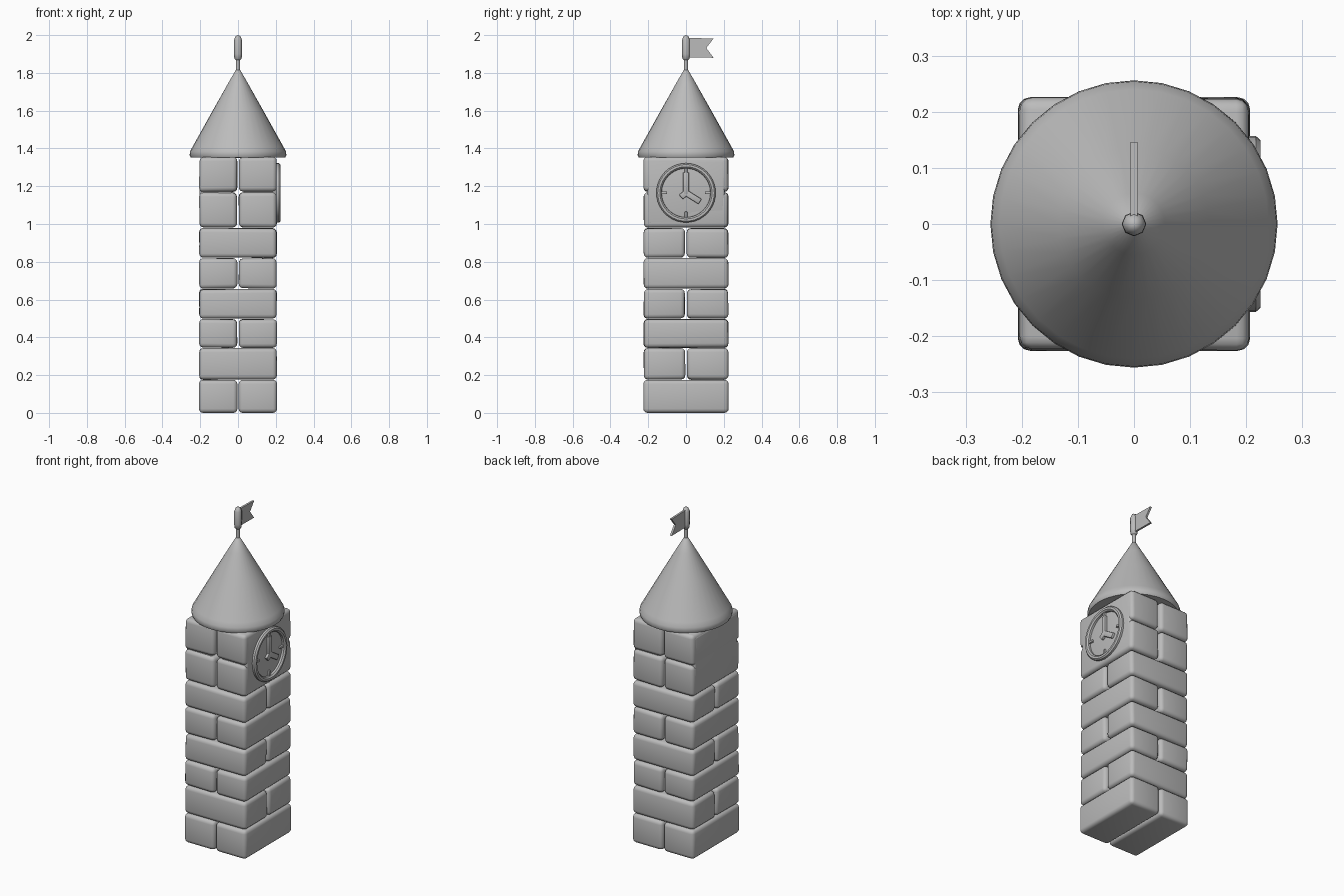
import bpy, bmesh, math, random
from mathutils import Matrix, Vector

if "Cube" in bpy.data.objects:
    bpy.data.objects.remove(bpy.data.objects["Cube"])

random.seed(4)
stone = bpy.data.materials.new("stone grey")
stone.diffuse_color = (0.5, 0.5, 0.5, 1)
stone.use_nodes = True
stone.node_tree.nodes["Principled BSDF"].inputs["Base Color"].default_value = stone.diffuse_color


def finish(bm, name, angle=40):
    bmesh.ops.recalc_face_normals(bm, faces=bm.faces)
    me = bpy.data.meshes.new(name)
    bm.to_mesh(me)
    bm.free()
    ob = bpy.data.objects.new(name, me)
    bpy.context.collection.objects.link(ob)
    me.materials.append(stone)
    bpy.ops.object.select_all(action='DESELECT')
    ob.select_set(True)
    bpy.context.view_layer.objects.active = ob
    bpy.ops.object.shade_smooth_by_angle(angle=math.radians(angle))
    return ob


def block(name, lo, hi, bevel=0.02, jitter=0.0, rot=None, seg=3):
    """Rounded box between two corners, optionally uneven or turned about x."""
    bm = bmesh.new()
    bmesh.ops.create_cube(bm, size=1)
    lo, hi = Vector(lo), Vector(hi)
    for v in bm.verts:
        v.co = Vector([(lo[i] + hi[i]) / 2 + v.co[i] * (hi[i] - lo[i])
                       - math.copysign(random.uniform(0, jitter), v.co[i]) for i in range(3)])
    if bevel:
        bmesh.ops.bevel(bm, geom=bm.edges[:], offset=bevel, segments=seg, profile=0.5,
                        affect='EDGES', clamp_overlap=True)
    if rot:
        angle, centre = rot
        bmesh.ops.rotate(bm, verts=bm.verts, cent=centre, matrix=Matrix.Rotation(angle, 3, 'X'))
    return finish(bm, name)


def lathe(name, profile, sides, matrix=None, angle=40):
    """Revolve (radius, height) points about z."""
    bm = bmesh.new()
    vs = [bm.verts.new((r, 0, z)) for r, z in profile]
    es = [bm.edges.new(p) for p in zip(vs, vs[1:])]
    bmesh.ops.spin(bm, geom=vs + es, cent=(0, 0, 0), axis=(0, 0, 1),
                   angle=2 * math.pi, steps=sides, use_merge=True)
    bmesh.ops.remove_doubles(bm, verts=bm.verts, dist=1e-4)
    if matrix:
        bm.transform(matrix)
    return finish(bm, name, angle)


# Stone courses: pairs of long bricks, direction alternating
W, D, GAP = 0.207, 0.226, 0.003
levels = [0, 0.175, 0.344, 0.498, 0.657, 0.82, 0.979, 1.169, 1.357]
for i, (z0, z1) in enumerate(zip(levels, levels[1:])):
    across = i % 2 == 1 and i < 6
    for s in (-1, 1):
        if across:
            a = sorted((s * GAP, s * D))
            lo, hi = (-W, a[0], z0), (W, a[1], z1)
        else:
            a = sorted((s * GAP, s * W))
            lo, hi = (a[0], -D, z0), (a[1], D, z1)
        block(f"brick_{i}_{'b' if s > 0 else 'a'}", lo, hi, 0.022, 0.004 if i else 0.0)

# Tall panels that close the joint on the clock side and opposite it
for s in (-1, 1):
    a = sorted((s * 0.03, s * (W - 0.002)))
    block("clock_panel" if s > 0 else "plain_panel",
          (a[0], -0.205, 1.0), (a[1], 0.205, 1.34), 0.012)

# Conical roof with closed underside
lathe("roof", [(0, 1.35), (0.25, 1.352), (0.256, 1.365), (0.254, 1.385), (0.24, 1.41),
               (0.134, 1.6), (0.055, 1.74), (0.012, 1.815), (0, 1.822)], 32)

# Flag pole with thicker top
lathe("flag_pole", [(0, 1.78), (0.011, 1.78), (0.011, 1.868), (0.019, 1.874), (0.022, 1.9),
                    (0.021, 1.975), (0.013, 1.995), (0, 2.0)], 8, angle=50)

# Swallow-tailed flag
bm = bmesh.new()
pts = [(0.01, 1.985), (0.146, 1.982), (0.107, 1.932), (0.146, 1.88), (0.01, 1.882)]
face = bm.faces.new([bm.verts.new((-0.006, y, z)) for y, z in pts])
ext = bmesh.ops.extrude_face_region(bm, geom=[face])
bmesh.ops.translate(bm, vec=(0.012, 0, 0),
                    verts=[e for e in ext['geom'] if isinstance(e, bmesh.types.BMVert)])
finish(bm, "flag", 30)

# Clock on the right side: ring, hands, hour marks
CZ = 1.165
to_wall = Matrix.Translation((W, 0, CZ)) @ Matrix.Rotation(math.pi / 2, 4, 'Y')
lathe("clock_ring", [(0.157, -0.015), (0.157, 0.010), (0.150, 0.018), (0.138, 0.018),
                     (0.130, 0.010), (0.128, -0.015)], 40, to_wall)
centre = (W, 0, CZ)
for name, length, turn in (("long_hand", 0.108, 0), ("short_hand", 0.088, 122),
                           ("hand_tail", 0.035, -130)):
    block(name, (W - 0.01, -0.016, CZ - 0.012), (W + 0.013, 0.016, CZ + length),
          0.005, rot=(-math.radians(turn), centre), seg=2)
for k in range(4):
    block(f"hour_mark_{k}", (W - 0.01, -0.007, CZ + 0.1), (W + 0.009, 0.007, CZ + 0.132),
          0.003, rot=(k * math.pi / 2, centre), seg=2)
